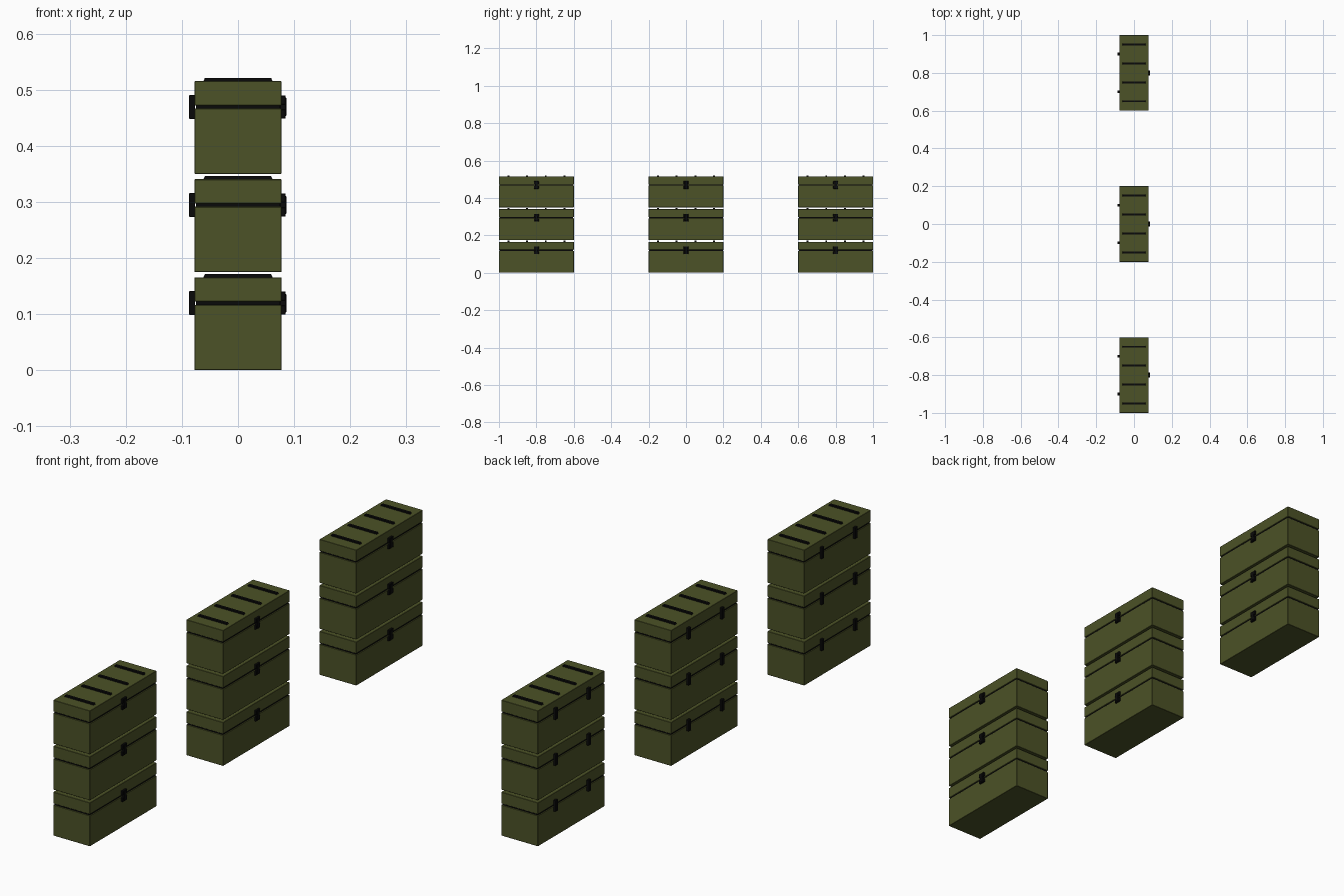
import bpy, bmesh

if "Cube" in bpy.data.objects:
    bpy.data.objects.remove(bpy.data.objects["Cube"])

def material(name, rgb):
    m = bpy.data.materials.new(name)
    m.diffuse_color = (*rgb, 1)
    m.use_nodes = True
    m.node_tree.nodes["Principled BSDF"].inputs["Base Color"].default_value = m.diffuse_color
    return m

olive = material("olive_paint", (0.072, 0.084, 0.02))
black = material("black_metal", (0.003, 0.003, 0.003))

def finish(name, bm, mat, bevel=0):
    bmesh.ops.recalc_face_normals(bm, faces=bm.faces)
    me = bpy.data.meshes.new(name)
    bm.to_mesh(me)
    bm.free()
    me.materials.append(mat)
    ob = bpy.data.objects.new(name, me)
    bpy.context.collection.objects.link(ob)
    if bevel:
        mod = ob.modifiers.new("bevel", 'BEVEL')
        mod.width, mod.segments = bevel, 1
    return ob

def box(name, x, y, z, mat, bevel=0):
    """Box from (min, max) ranges."""
    bm = bmesh.new()
    bmesh.ops.create_cube(bm, size=1)
    for v in bm.verts:
        v.co = [r[0] if c < 0 else r[1] for c, r in zip(v.co, (x, y, z))]
    return finish(name, bm, mat, bevel)

def prism(name, profile, y0, y1, mat):
    """Extrude an x-z profile along y."""
    bm = bmesh.new()
    f = bm.faces.new([bm.verts.new((x, y0, z)) for x, z in profile])
    ext = bmesh.ops.extrude_face_region(bm, geom=[f])['geom']
    bmesh.ops.translate(bm, vec=(0, y1 - y0, 0),
                        verts=[g for g in ext if isinstance(g, bmesh.types.BMVert)])
    return finish(name, bm, mat)

W, L = 0.0775, 0.2
parts = [
    box("crate_body", (-W, W), (-L, L), (0, 0.1165), olive, 0.001),
    box("crate_lid", (-W, W), (-L, L), (0.122, 0.1655), olive, 0.001),
    # dark recessed seal between body and lid
    box("lid_seal", (-W + .003, W - .003), (-L + .003, L - .003), (0.115, 0.1235), black),
]

# raised ribs on the lid
for y in (-0.15, -0.05, 0.05, 0.15):
    parts.append(prism("lid_rib", [(-.062, .165), (.062, .165), (.059, .1712), (-.059, .1712)],
                       y - .005, y + .005, black))

# two hinges at the back: strap with a knuckle
for y in (-0.1, 0.1):
    parts.append(box("hinge_strap", (-.087, -W + .001), (y - .007, y + .007), (.098, .141), black, .001))

# clasp: upper and lower plates with a narrow link
parts += [
    box("clasp_upper", (W - .001, .085), (-.013, .013), (.124, .140), black, .001),
    box("clasp_lower", (W - .001, .085), (-.013, .013), (.099, .115), black, .001),
    box("clasp_link", (W - .003, .086), (-.007, .007), (.103, .136), black, .001),
]

# three stacks of three crates
for i in range(3):
    for j in range(3):
        for p in parts:
            ob = p if i == j == 0 else p.copy()
            if ob is not p:
                bpy.context.collection.objects.link(ob)
            ob.location = (0, (i - 1) * 0.8, j * 0.1748)
